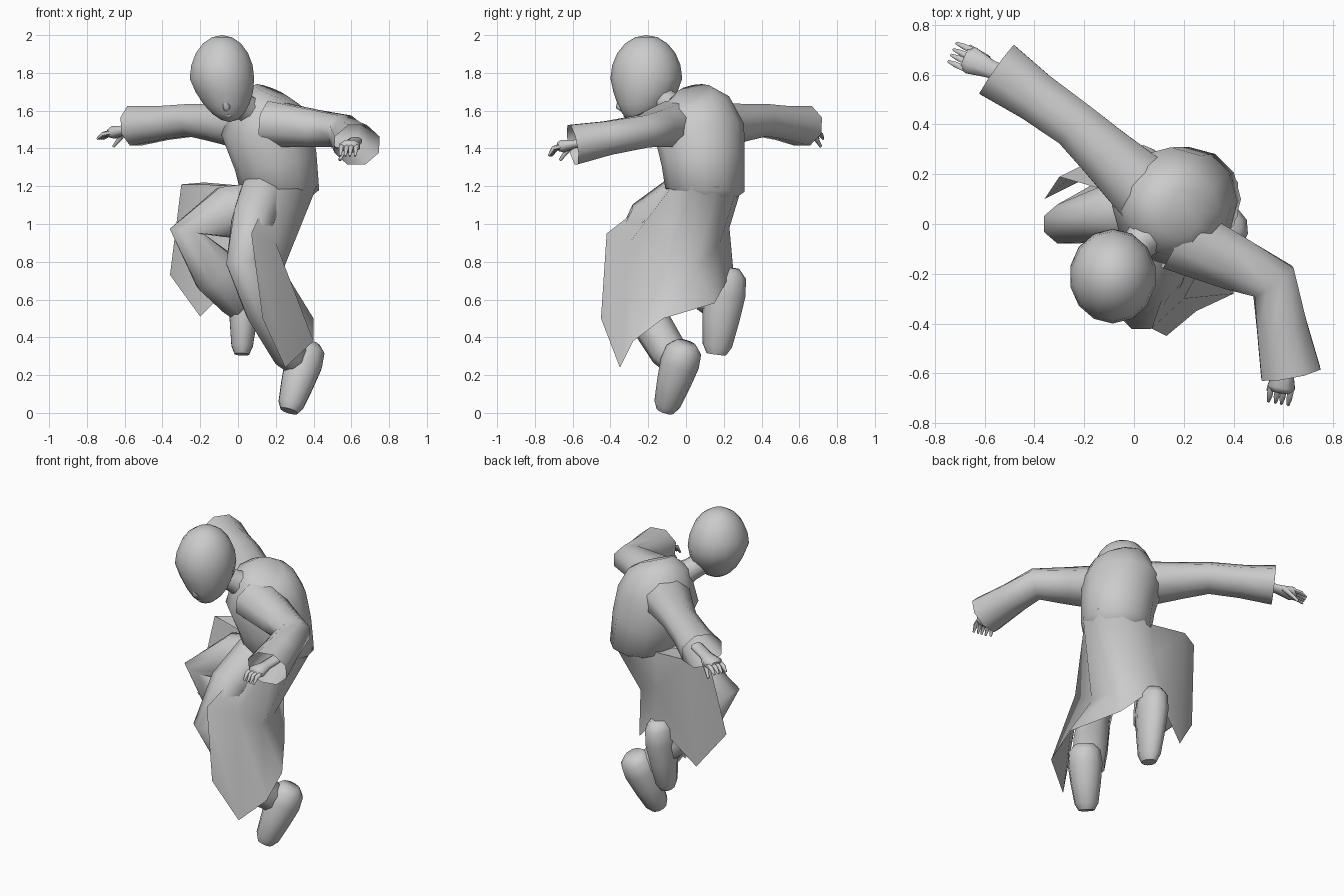
import bpy
import bmesh
from math import sin, cos, tau, radians
from mathutils import Vector

cube = bpy.data.objects.get("Cube")
if cube:
    bpy.data.objects.remove(cube)

X_AXIS, Y_AXIS, Z_AXIS = Vector((1, 0, 0)), Vector((0, 1, 0)), Vector((0, 0, 1))
GREY = (0.6, 0.6, 0.6, 1)

grey = bpy.data.materials.new("plain grey")
grey.use_nodes = True
grey.diffuse_color = GREY
grey.node_tree.nodes["Principled BSDF"].inputs["Base Color"].default_value = GREY


def finish(name, bm, angle=60):
    """Turn a bmesh into a named, coloured, smooth shaded object."""
    bmesh.ops.recalc_face_normals(bm, faces=bm.faces)
    mesh = bpy.data.meshes.new(name)
    bm.to_mesh(mesh)
    bm.free()
    mesh.materials.append(grey)
    obj = bpy.data.objects.new(name, mesh)
    bpy.context.collection.objects.link(obj)
    bpy.ops.object.select_all(action="DESELECT")
    obj.select_set(True)
    bpy.context.view_layer.objects.active = obj
    bpy.ops.object.shade_smooth_by_angle(angle=radians(angle))
    return obj


def bridge(bm, rows, closed):
    """Fill quads between neighbouring rows of vertices."""
    for first, second in zip(rows, rows[1:]):
        pairs = list(zip(first, second))
        following = pairs[1:] + pairs[:1] if closed else pairs[1:]
        for (a, b), (c, d) in zip(pairs, following):
            bm.faces.new((a, c, d, b))


def tube(name, points, radii, flat=1.0, up=Y_AXIS, sides=8, open_ends=False):
    """Loft ellipses along a path; flat squashes them across the up direction."""
    bm = bmesh.new()
    path = [Vector(p) for p in points]
    rings = []
    for i, (centre, radius) in enumerate(zip(path, radii)):
        before, after = path[max(i - 1, 0)], path[min(i + 1, len(path) - 1)]
        along = (after - before).normalized()
        side = up.cross(along).normalized()
        other = along.cross(side) * flat
        turns = [tau * (k + 0.5) / sides for k in range(sides)]
        rings.append([bm.verts.new(centre + (side * cos(a) + other * sin(a)) * radius)
                      for a in turns])
    bridge(bm, rings, closed=True)
    if not open_ends:
        bm.faces.new(rings[0])
        bm.faces.new(rings[-1])
    return finish(name, bm)


def sleeve(name, shoulder, elbow, cuff):
    """Wide sleeve that narrows at the elbow and is open at the cuff."""
    shoulder, elbow, cuff = Vector(shoulder), Vector(elbow), Vector(cuff)
    path = [shoulder, shoulder.lerp(elbow, 0.6), elbow, elbow.lerp(cuff, 0.5), cuff]
    tube(name, path, [0.15, 0.12, 0.105, 0.11, 0.13], flat=0.88, up=Z_AXIS,
         open_ends=True)


def hand(name, wrist, tip, curl):
    """Flat palm with four spread fingers and a thumb hanging lower."""
    wrist, tip = Vector(wrist), Vector(tip)
    across = Z_AXIS.cross(tip - wrist).normalized()
    path = [wrist, wrist.lerp(tip, 0.4), wrist.lerp(tip, 0.7), wrist.lerp(tip, 0.8)]
    tube(name + "_palm", path, [0.04, 0.04, 0.06, 0.04], flat=0.6, up=Z_AXIS)
    for i, place in enumerate([-1, -0.3, 0.3, 1]):
        root = wrist.lerp(tip, 0.7) + across * place * 0.04
        end = tip + across * place * 0.04 - Z_AXIS * curl
        middle = root.lerp(end, 0.6) + Z_AXIS * curl * 0.5
        tube(f"{name}_finger_{i}", [root, middle, end], [0.015, 0.013, 0.006],
             up=Z_AXIS, sides=6)
    knuckle = wrist.lerp(tip, 0.5) - across * 0.03
    thumb_end = wrist.lerp(tip, 0.8) - across * 0.05 - Z_AXIS * 0.07
    tube(name + "_thumb", [knuckle, thumb_end], [0.02, 0.008], up=Z_AXIS, sides=6)


def shoe(name, toe, heel, width, flat):
    """Long blunt shoe lofted from toe to heel."""
    toe, heel = Vector(toe), Vector(heel)
    profile = {0: 0.5, 0.1: 0.75, 0.4: 0.95, 0.7: 1.1, 0.9: 1, 1: 0.6}
    tube(name, [toe.lerp(heel, t) for t in profile],
         [width * r for r in profile.values()], flat=flat, sides=10)


# Head: a ball narrowed and pushed forward towards the chin
bm = bmesh.new()
bmesh.ops.create_uvsphere(bm, u_segments=14, v_segments=10, radius=1)
for v in bm.verts:
    low = max(0, -v.co.z)
    narrow = 1 - 0.2 * low
    v.co = Vector((v.co.x * narrow * 0.175 + 0.04 * low,
                   v.co.y * narrow * 0.19 - 0.05 * low * low,
                   v.co.z * 0.23)) + Vector((-0.085, -0.21, 1.77))
finish("head", bm, 70)

tube("nose", [(-0.07, -0.35, 1.67), (-0.06, -0.35, 1.62), (-0.06, -0.33, 1.6)],
     [0.01, 0.022, 0.012], sides=6)
tube("lips", [(-0.08, -0.31, 1.58), (-0.05, -0.32, 1.575), (-0.02, -0.31, 1.58)],
     [0.006, 0.012, 0.006], up=Z_AXIS, sides=6)
tube("neck", [(-0.04, -0.15, 1.68), (0.02, -0.08, 1.63), (0.1, 0, 1.57)],
     [0.07, 0.07, 0.1], up=X_AXIS)

# Robe body, turned towards its right side
tube("robe_body",
     [(0.18, 0.04, 1.7), (0.16, 0.05, 1.65), (0.15, 0.07, 1.5),
      (0.2, 0.09, 1.33), (0.22, 0.1, 1.18), (0.2, 0.08, 1.1)],
     [0.1, 0.18, 0.24, 0.22, 0.21, 0.1],
     up=Vector((1, 1, 0)), sides=12)

# Arms: one reaches forward, the other backward
sleeve("left_sleeve", (0.17, -0.05, 1.53), (0.56, -0.23, 1.49), (0.63, -0.6, 1.42))
sleeve("right_sleeve", (0.05, 0.13, 1.52), (-0.24, 0.4, 1.55), (-0.55, 0.62, 1.52))
hand("left_hand", (0.62, -0.5, 1.44), (0.58, -0.72, 1.4), curl=0.04)
hand("right_hand", (-0.48, 0.58, 1.52), (-0.73, 0.69, 1.47), curl=0.02)

# Legs: the left steps forward, the right knee is raised sideways
tube("left_leg",
     [(0.13, 0, 1.15), (0.08, -0.2, 1.02), (0.03, -0.33, 0.8),
      (0.14, -0.23, 0.55), (0.27, -0.09, 0.32), (0.32, -0.05, 0.24)],
     [0.13, 0.12, 0.1, 0.11, 0.1, 0.06])
tube("right_leg",
     [(0.1, 0.08, 1.08), (-0.06, 0.05, 1.06), (-0.27, 0, 0.96),
      (-0.11, 0.05, 0.74), (0, 0.14, 0.6), (0.03, 0.18, 0.52)],
     [0.15, 0.15, 0.1, 0.14, 0.11, 0.06], flat=0.85)

# Shoes, toes pointing down
shoe("left_shoe", (0.27, -0.11, 0.01), (0.38, 0, 0.37), width=0.095, flat=1)
shoe("right_shoe", (0.02, 0.16, 0.31), (0.04, 0.22, 0.77), width=0.08, flat=1.3)

# Robe skirt: open at the front, from the left panel round to the right flap
folds = [(0.07, -0.42, 0.95), (0.2, -0.3, 0.9), (0.24, -0.1, 0.76), (0.22, 0.05, 0.76),
         (0.2, 0.18, 0.9), (0.05, 0.23, 0.98), (-0.18, 0.25, 1.22), (-0.3, 0.19, 1.21)]
hems = [(0.13, -0.45, 0.5), (0.25, -0.35, 0.24), (0.4, -0.28, 0.38), (0.4, -0.12, 0.5),
        (0.23, 0.15, 0.58), (0.05, 0.25, 0.76), (-0.2, 0.18, 0.51), (-0.36, 0.1, 0.73)]
bm = bmesh.new()
columns = []
for i, (fold, hem) in enumerate(zip(folds, hems)):
    turn = radians(40 * i - 100)
    waist = Vector((0.22 + 0.21 * cos(turn), 0.1 + 0.2 * sin(turn), 1.2))
    columns.append([bm.verts.new(p) for p in (waist, fold, hem)])
bridge(bm, columns, closed=False)
finish("robe_skirt", bm)
